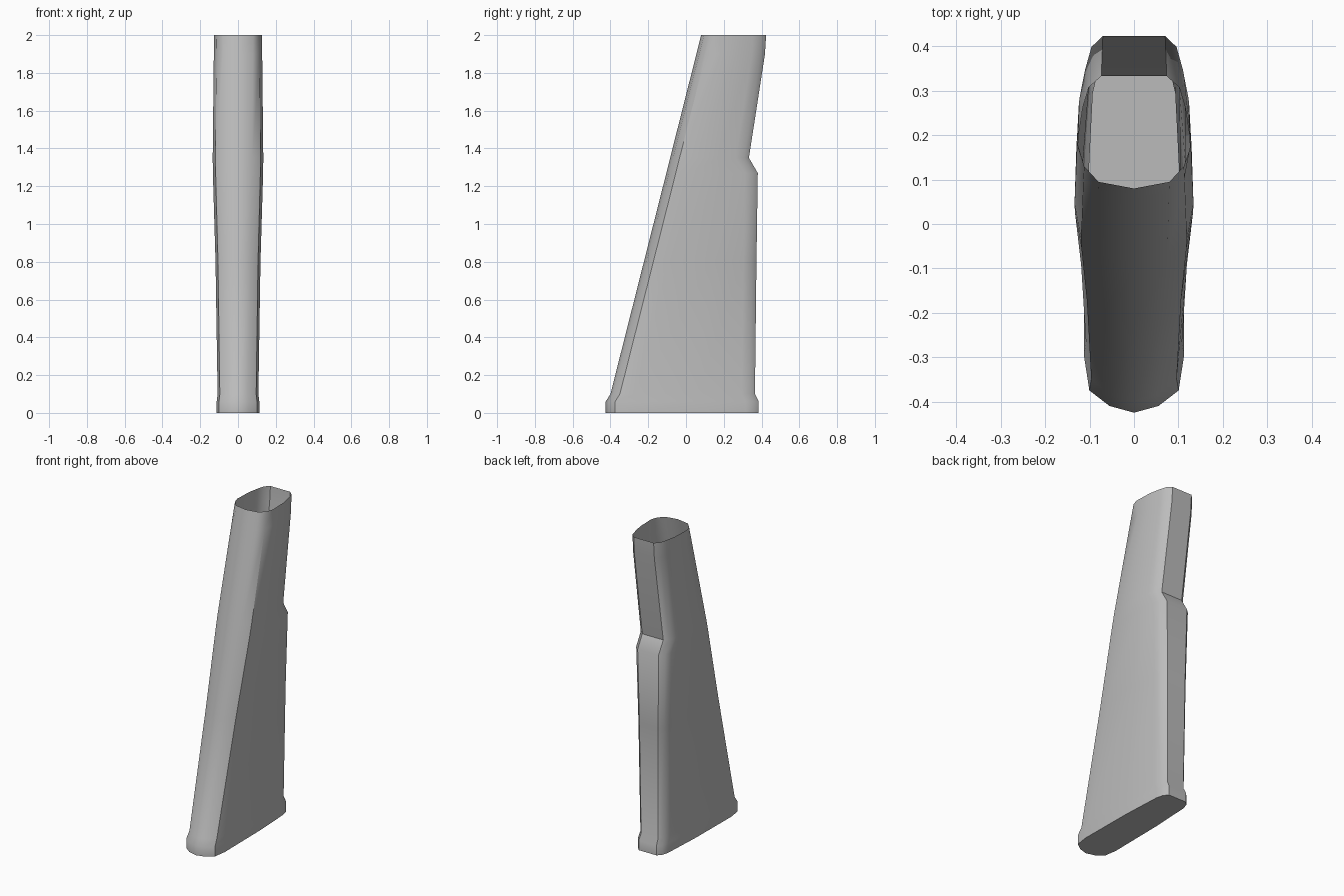
import bpy
import bmesh
import math

cube = bpy.data.objects.get("Cube")
if cube:
    bpy.data.objects.remove(cube, do_unlink=True)

grey = bpy.data.materials.new("plain grey")
grey.use_nodes = True
grey.diffuse_color = (0.5, 0.5, 0.5, 1)
grey.node_tree.nodes["Principled BSDF"].inputs["Base Color"].default_value = (0.5, 0.5, 0.5, 1)


def section(z, front, back, width, nose):
    """Closed outline: rounded nose, long flanks, bevelled rear."""
    side = 0.09 if z > 1.9 else 0.13
    half = [
        (nose, front + 0.015),
        (width * 0.89, front + 0.05),
        (width, front + side),
        (width * 0.97, front + (back - front) * 0.6),
        (width * 0.86, back - 0.07),
        (width * 0.76, back - 0.025),
        (width * 0.55, back),
    ]
    loop = [(0, front)] + half + [(0, back)] + [(-x, y) for x, y in reversed(half)]
    return [(x, y, z) for x, y in loop]


def loft(name, sections, cap_bottom=True):
    bm = bmesh.new()
    rings = [[bm.verts.new(p) for p in section(*s)] for s in sections]
    n = len(rings[0])
    for low, high in zip(rings, rings[1:]):
        for i in range(n):
            j = (i + 1) % n
            bm.faces.new((low[i], low[j], high[j], high[i]))
    if cap_bottom:
        bm.faces.new(list(reversed(rings[0])))
    mesh = bpy.data.meshes.new(name)
    bm.to_mesh(mesh)
    bm.free()
    mesh.materials.append(grey)
    obj = bpy.data.objects.new(name, mesh)
    bpy.context.collection.objects.link(obj)
    bpy.ops.object.select_all(action="DESELECT")
    obj.select_set(True)
    bpy.context.view_layer.objects.active = obj
    bpy.ops.object.shade_smooth_by_angle(angle=math.radians(35))
    return obj


# Tapered hollow shell: flared base, straight rear, notch, slanted open neck
# Each section: height, front, back, half width, nose half width
loft("stock_shell", [
    (0.00, -0.425, 0.385, 0.113, 0.055),
    (0.06, -0.425, 0.385, 0.113, 0.055),
    (0.10, -0.400, 0.365, 0.108, 0.052),
    (0.80, -0.223, 0.373, 0.119, 0.066),
    (1.27, -0.104, 0.380, 0.133, 0.074),
    (1.35, -0.084, 0.333, 0.134, 0.075),
    (1.90, 0.055, 0.418, 0.128, 0.079),
    (2.00, 0.080, 0.424, 0.126, 0.080),
])
